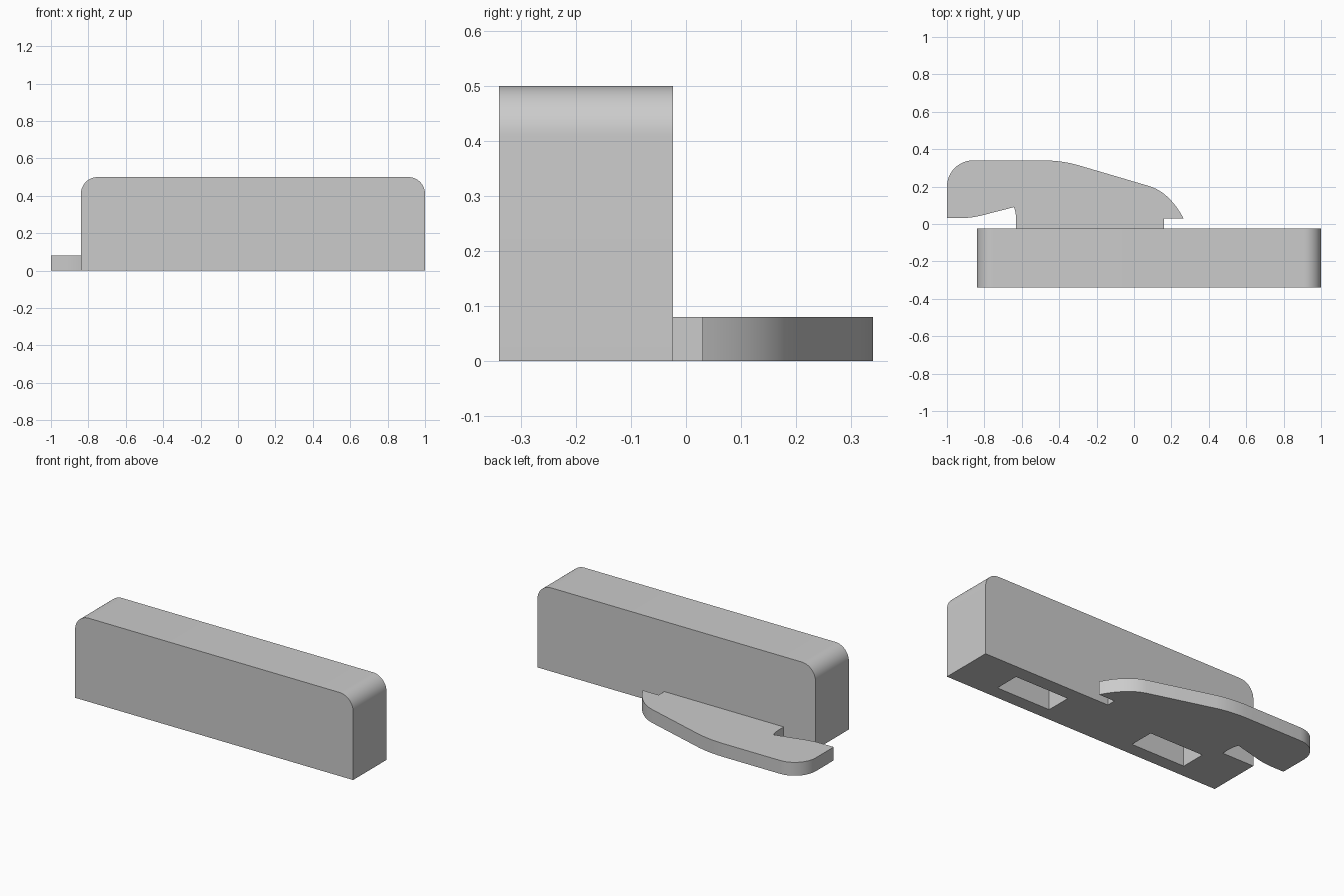
import bpy
import bmesh
import math
from mathutils import Vector

cube = bpy.data.objects.get("Cube")
if cube:
    bpy.data.objects.remove(cube)

# Single grey material
grey = bpy.data.materials.new("plain grey")
grey.use_nodes = True
colour = (0.6, 0.6, 0.6, 1)
grey.diffuse_color = colour
grey.node_tree.nodes["Principled BSDF"].inputs["Base Color"].default_value = colour


def prism(name, profile, direction):
    """Extrude a closed flat outline along a direction."""
    bm = bmesh.new()
    face = bm.faces.new([bm.verts.new(p) for p in profile])
    result = bmesh.ops.extrude_face_region(bm, geom=[face], use_keep_orig=True)
    moved = [v for v in result["geom"] if isinstance(v, bmesh.types.BMVert)]
    bmesh.ops.translate(bm, verts=moved, vec=direction)
    bmesh.ops.recalc_face_normals(bm, faces=bm.faces)
    mesh = bpy.data.meshes.new(name)
    bm.to_mesh(mesh)
    bm.free()
    mesh.materials.append(grey)
    obj = bpy.data.objects.new(name, mesh)
    bpy.context.collection.objects.link(obj)
    return obj


def curve(start, control, end, steps=12):
    """Points on a quadratic curve, both ends included."""
    a, b, c = Vector(start), Vector(control), Vector(end)
    ts = [i / steps for i in range(steps + 1)]
    return [a * (1 - t) ** 2 + b * 2 * t * (1 - t) + c * t ** 2 for t in ts]


def arc(cx, cy, radius, begin, finish, steps=12):
    """Points on a circular arc, angles in degrees."""
    angles = [math.radians(begin + (finish - begin) * i / steps) for i in range(steps + 1)]
    return [(cx + radius * math.cos(a), cy + radius * math.sin(a)) for a in angles]


def smooth(obj):
    bpy.ops.object.select_all(action="DESELECT")
    obj.select_set(True)
    bpy.context.view_layer.objects.active = obj
    bpy.ops.object.shade_smooth_by_angle(angle=math.radians(25))


# Block with rounded upper corners
LEFT, RIGHT, FRONT, BACK, HEIGHT, R = 1.0, -0.84, -0.34, -0.024, 0.5, 0.09
outline = [(RIGHT, 0), (LEFT, 0)]
outline += arc(LEFT - R, HEIGHT - R, R, 0, 90)
outline += arc(RIGHT + R, HEIGHT - R, R, 90, 180)
block = prism("block", [(x, FRONT, z) for x, z in outline], (0, BACK - FRONT, 0))

# Two rectangular pockets in the underside
middle = (LEFT + RIGHT) / 2
for side in (-1, 1):
    near, far = middle + side * 0.285, middle + side * 0.64
    corners = [(near, -0.26), (far, -0.26), (far, -0.108), (near, -0.108)]
    cutter = prism("pocket_cutter", [(x, y, -0.1) for x, y in corners], (0, 0, 0.4))
    cutter.hide_render = True
    cut = block.modifiers.new("pocket", "BOOLEAN")
    cut.operation = "DIFFERENCE"
    cut.solver = "EXACT"
    cut.object = cutter
    bpy.context.view_layer.objects.active = block
    bpy.ops.object.modifier_apply(modifier=cut.name)
    bpy.data.objects.remove(cutter)
smooth(block)

# Flat hooked clip behind the block
edge = arc(-0.86, 0.2, 0.14, 180, 90)
edge += curve((-0.49, 0.34), (-0.39, 0.34), (-0.3, 0.315))
edge += curve((0.08, 0.203), (0.19, 0.17), (0.265, 0.03))
edge += [(0.16, 0.03), (0.16, BACK), (-0.63, BACK)]
edge += curve((-0.63, 0.02), (-0.63, 0.06), (-0.642, 0.09), 4)
edge += curve((-0.79, 0.052), (-0.86, 0.032), (-0.92, 0.032))
edge += [(-1, 0.032)]
clip = prism("clip", [(x, y, 0) for x, y in edge], (0, 0, 0.08))
smooth(clip)
